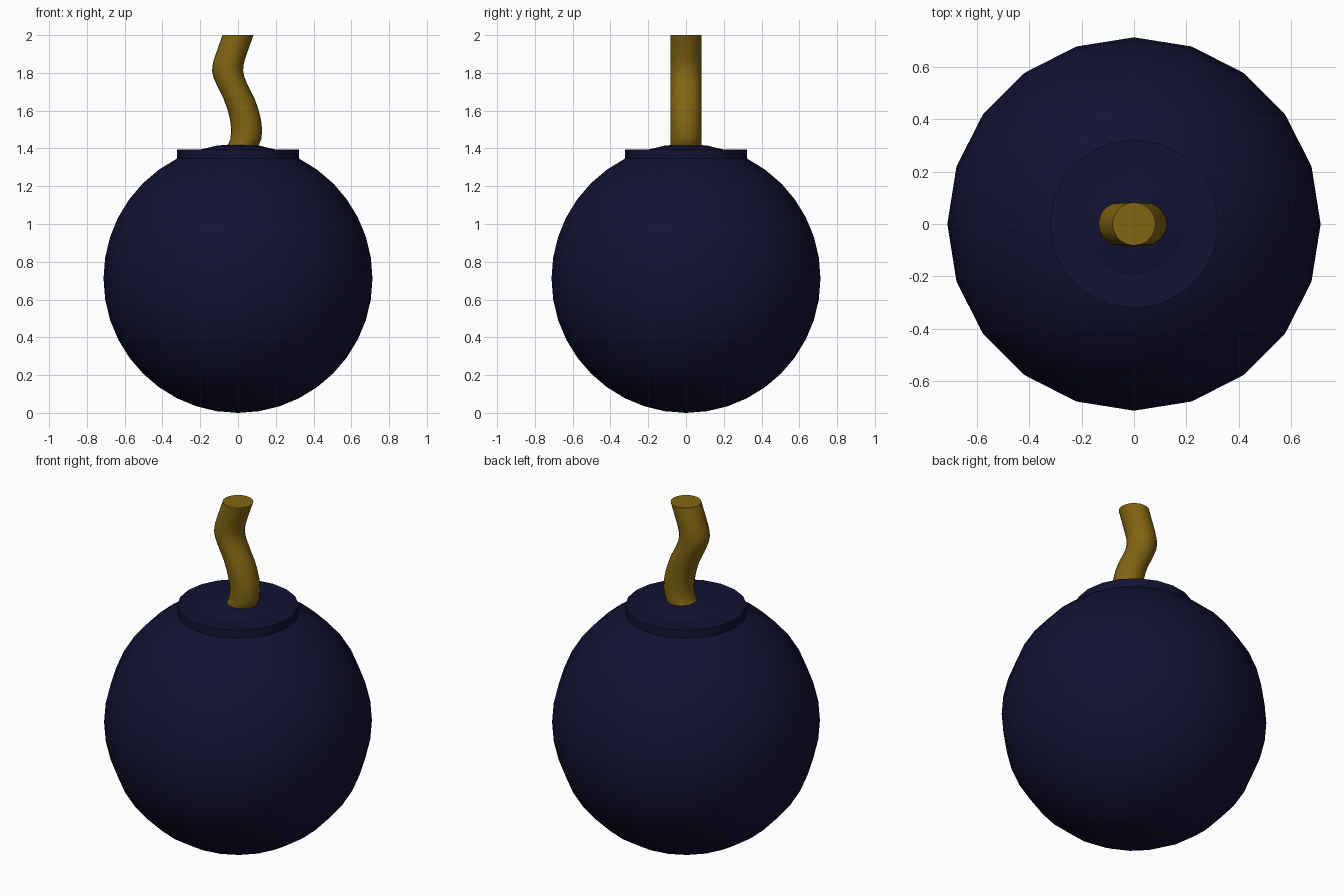
import bpy, bmesh, math

if "Cube" in bpy.data.objects:
    bpy.data.objects.remove(bpy.data.objects["Cube"])


def material(name, rgb):
    m = bpy.data.materials.new(name)
    m.diffuse_color = (*rgb, 1)
    m.use_nodes = True
    m.node_tree.nodes["Principled BSDF"].inputs["Base Color"].default_value = m.diffuse_color
    return m


def finish(ob, name, mat):
    ob.name = name
    ob.data.materials.append(mat)
    bpy.ops.object.select_all(action='DESELECT')
    ob.select_set(True)
    bpy.context.view_layer.objects.active = ob
    bpy.ops.object.shade_smooth_by_angle(angle=math.radians(40))


navy = material("dark_navy", (0.006, 0.006, 0.034))
ochre = material("ochre_cord", (0.22, 0.13, 0.006))
R = 0.712

# Round body
bpy.ops.mesh.primitive_uv_sphere_add(segments=20, ring_count=20, radius=R, location=(0, 0, R))
finish(bpy.context.object, "body", navy)

# Short collar on top of the body
bpy.ops.mesh.primitive_cylinder_add(vertices=20, radius=0.322, depth=0.195, location=(0, 0, 1.2975))
finish(bpy.context.object, "collar", navy)

# Wavy fuse: level round slices shifted sideways along an S path (z, x)
path = [(1.35, -0.03), (1.395, 0.006), (1.415, 0.027), (1.45, 0.042), (1.49, 0.045), (1.53, 0.043),
        (1.565, 0.037), (1.61, 0.025), (1.66, 0.007), (1.72, -0.023), (1.755, -0.039),
        (1.78, -0.049), (1.81, -0.055), (1.84, -0.053), (1.87, -0.046), (1.93, -0.025), (2.0, 0.0)]
N = 20
bm = bmesh.new()
rings = [[bm.verts.new((x + 0.082 * math.cos(i * math.tau / N), 0.082 * math.sin(i * math.tau / N), z))
          for i in range(N)] for z, x in path]
for a, b in zip(rings, rings[1:]):
    for i in range(N):
        j = (i + 1) % N
        bm.faces.new((a[i], a[j], b[j], b[i]))
bm.faces.new(rings[0][::-1])
bm.faces.new(rings[-1])
mesh = bpy.data.meshes.new("fuse")
bm.to_mesh(mesh)
bm.free()
fuse = bpy.data.objects.new("fuse", mesh)
bpy.context.collection.objects.link(fuse)
finish(fuse, "fuse", ochre)
